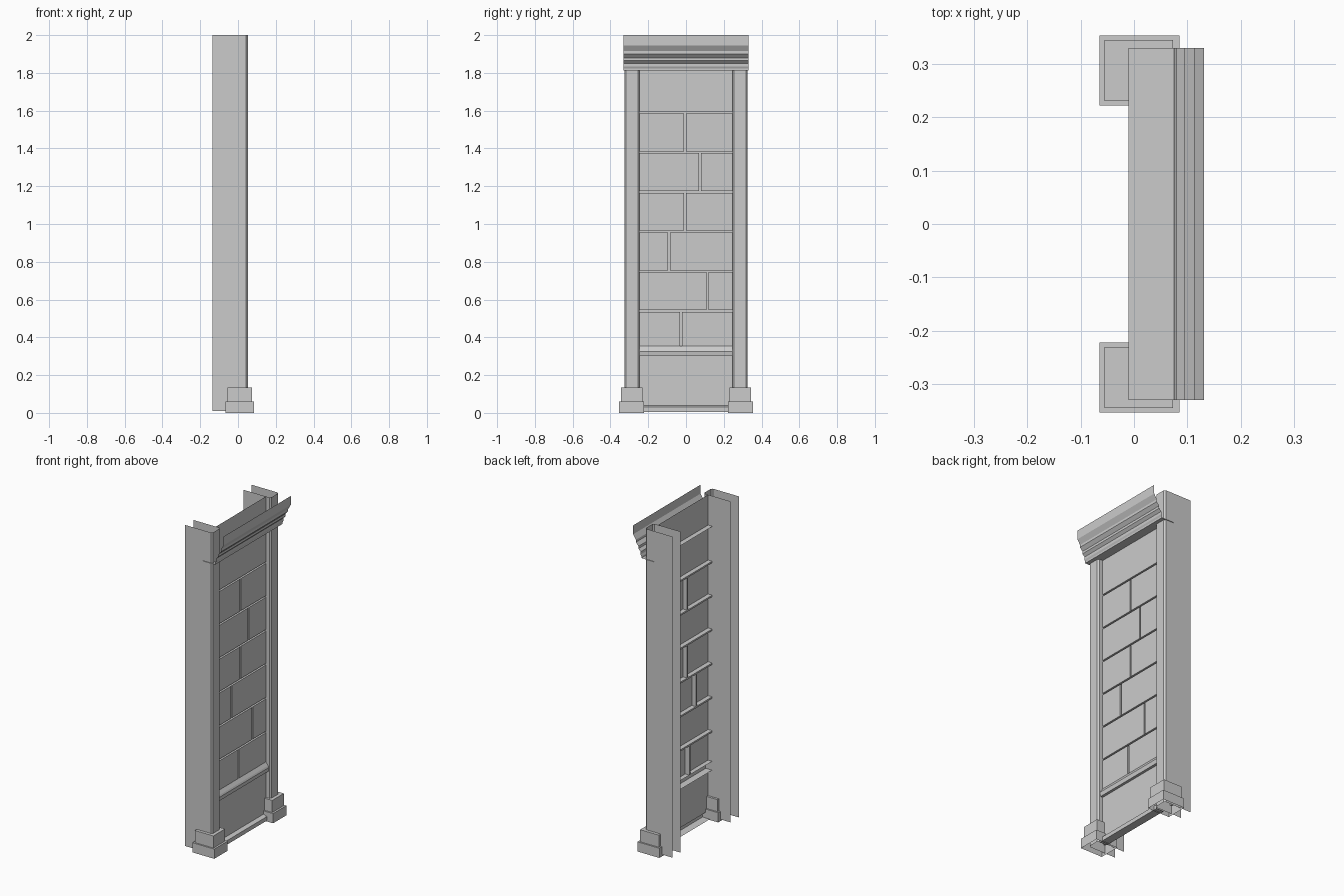
import bpy, bmesh

if "Cube" in bpy.data.objects:
    bpy.data.objects.remove(bpy.data.objects["Cube"])

WALL, BACK = 0.02, -0.008      # wall face and groove bottom (x)
HALF = 0.245                   # half width of the wall between the pilasters
G = 0.005                      # half width of a mortar groove


def strip(bm, pts, offset):
    """Open sheet: sweep a polyline along an offset vector."""
    a = [bm.verts.new(p) for p in pts]
    b = [bm.verts.new((p[0] + offset[0], p[1] + offset[1], p[2] + offset[2])) for p in pts]
    for i in range(len(pts) - 1):
        bm.faces.new((a[i], b[i], b[i + 1], a[i + 1]))


def along_y(bm, profile, half):
    strip(bm, [(x, -half, z) for x, z in profile], (0, 2 * half, 0))


def upright(bm, plan, z0, z1):
    # plan runs in rising y, reversed so that normals face +x
    strip(bm, [(x, y, z0) for x, y in reversed(plan)], (0, 0, z1 - z0))


def finish(bm, name):
    me = bpy.data.meshes.new(name)
    bm.to_mesh(me)
    bm.free()
    ob = bpy.data.objects.new(name, me)
    bpy.context.collection.objects.link(ob)
    return ob


# Wall courses: each block row has one vertical joint
bm = bmesh.new()
levels = [0.355, 0.54, 0.75, 0.96, 1.17, 1.38, 1.59]
joints = [-0.026, 0.114, -0.09, -0.005, 0.074, -0.005]
for i, j in enumerate(joints):
    z0 = levels[i] + (G if i else 0)
    plan = [(WALL, -HALF), (WALL, j - G), (BACK, j - G),
            (BACK, j + G), (WALL, j + G), (WALL, HALF)]
    upright(bm, plan, z0, levels[i + 1] - G)
flat = [(WALL, -HALF), (WALL, HALF)]
upright(bm, flat, 0.04, 0.30)
upright(bm, flat, levels[-1] + G, 2.0)
# Horizontal mortar grooves
for z in levels[1:]:
    along_y(bm, [(WALL, z - G), (BACK, z - G), (BACK, z + G), (WALL, z + G)], HALF)
finish(bm, "block_wall")

# Dado moulding and bottom skirting
bm = bmesh.new()
along_y(bm, [(BACK, 0.30), (0.036, 0.30), (0.04, 0.325),
             (0.035, 0.335), (0.02, 0.355), (BACK, 0.355)], HALF)
finish(bm, "dado_moulding")
bm = bmesh.new()
along_y(bm, [(BACK, 0.005), (0.042, 0.005), (0.042, 0.03), (WALL, 0.04)], HALF)
finish(bm, "skirting")

# Cornice: open moulded profile
bm = bmesh.new()
along_y(bm, [(-0.01, 1.812), (0.075, 1.812), (0.075, 1.822), (0.08, 1.833),
             (0.08, 1.85), (0.095, 1.865), (0.095, 1.88), (0.113, 1.9),
             (0.113, 1.915), (0.131, 1.945), (0.131, 2.0)], 0.33)
finish(bm, "cornice")

for side, label in ((-1, "left"), (1, "right")):
    # Pilaster: channel open at the back, top and bottom, chamfered front
    bm = bmesh.new()
    plan = [(-0.135, 0.245), (0.043, 0.245), (0.052, 0.255),
            (0.052, 0.317), (0.043, 0.326), (-0.135, 0.326)]
    plan = [(x, side * y) for x, y in plan]
    upright(bm, plan if side > 0 else plan[::-1], 0.01, 2.0)
    finish(bm, label + "_pilaster")

    # Stepped plinth with open underside
    bm = bmesh.new()
    steps = [(-0.065, 0.085, 0.222, 0.354, 0.0), (-0.065, 0.085, 0.222, 0.354, 0.06),
             (-0.055, 0.073, 0.231, 0.345, 0.06), (-0.055, 0.073, 0.231, 0.345, 0.135)]
    rings = []
    for x0, x1, y0, y1, z in steps:
        lo, hi = sorted((side * y0, side * y1))
        rings.append([bm.verts.new((x, y, z)) for x, y in
                      ((x0, lo), (x1, lo), (x1, hi), (x0, hi))])
    for a, b in zip(rings, rings[1:]):
        for k in range(4):
            n = (k + 1) % 4
            bm.faces.new((a[k], a[n], b[n], b[k]))
    bm.faces.new(rings[-1])
    finish(bm, label + "_plinth")
